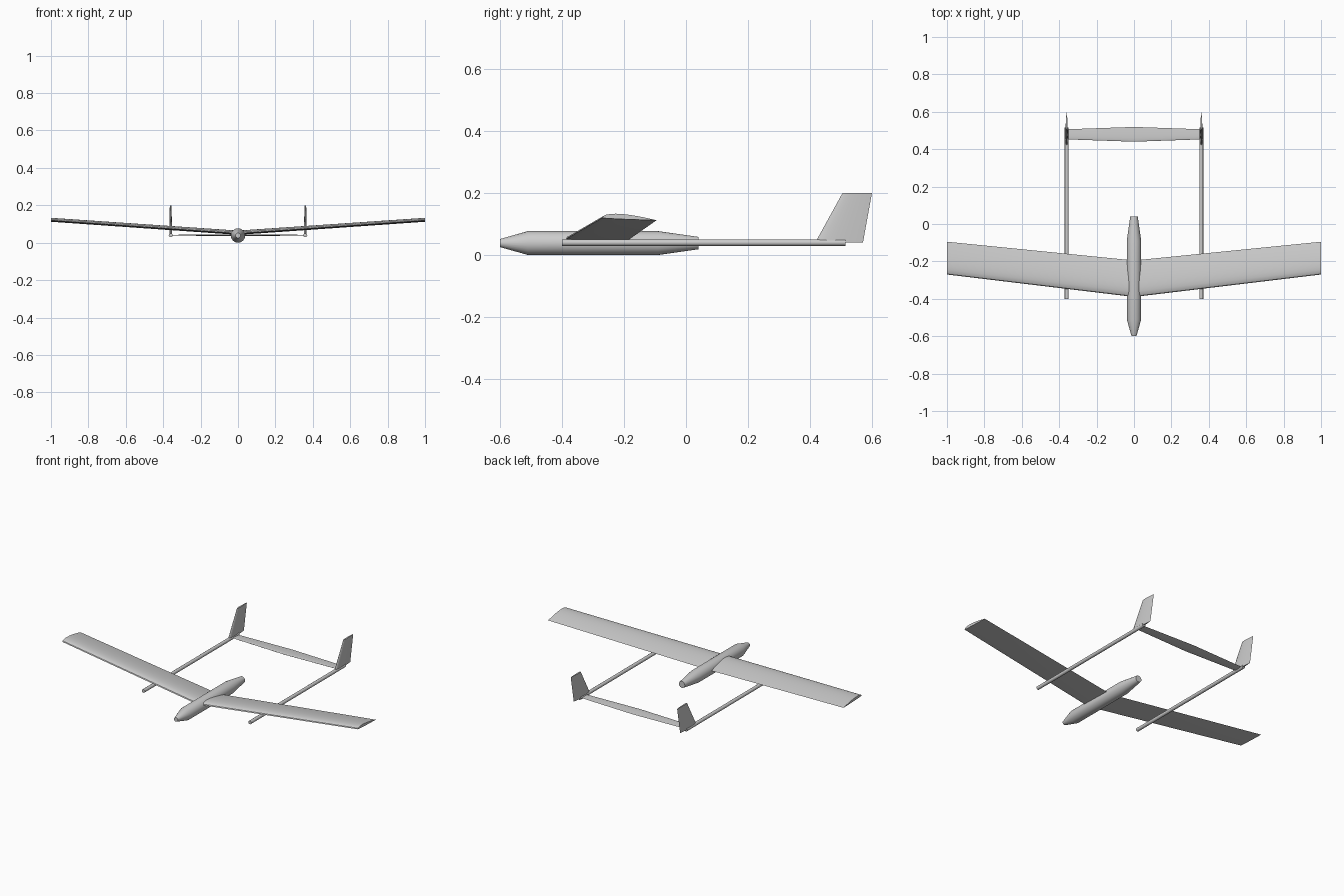
import bpy, bmesh, math
from mathutils import Vector

if "Cube" in bpy.data.objects:
    bpy.data.objects.remove(bpy.data.objects["Cube"])


def make(name, rings):
    """Skin a list of closed rings and cap both ends."""
    bm = bmesh.new()
    vs = [[bm.verts.new(p) for p in ring] for ring in rings]
    n = len(rings[0])
    for a, b in zip(vs, vs[1:]):
        for i in range(n):
            j = (i + 1) % n
            bm.faces.new((a[i], a[j], b[j], b[i]))
    bm.faces.new(vs[0][::-1])
    bm.faces.new(vs[-1])
    bmesh.ops.recalc_face_normals(bm, faces=bm.faces)
    me = bpy.data.meshes.new(name)
    bm.to_mesh(me)
    bm.free()
    ob = bpy.data.objects.new(name, me)
    bpy.context.collection.objects.link(ob)
    bpy.ops.object.select_all(action='DESELECT')
    bpy.context.view_layer.objects.active = ob
    ob.select_set(True)
    bpy.ops.object.shade_smooth_by_angle(angle=math.radians(35))
    return ob


def foil(le, te, up, top, bottom, n=12):
    """Airfoil ring; top and bottom are peak heights relative to the chord."""
    le, te, up = Vector(le), Vector(te), Vector(up)
    chord = (te - le).length

    def point(t, height):
        shape = (0.2969 * math.sqrt(t) - 0.126 * t - 0.3516 * t**2
                 + 0.2843 * t**3 - 0.1036 * t**4) * 10
        return le.lerp(te, t) + up * (shape * height * chord)

    ts = [(1 - math.cos(math.pi * i / n)) / 2 for i in range(n + 1)]
    upper = [point(t, top) for t in reversed(ts)]
    lower = [point(t, -bottom) for t in ts[1:-1]]
    return [p for p in upper + lower]


def tube(name, x, z, sections, sides):
    """Body of revolution along y from (y, radius) sections."""
    return make(name, [[(x + r * math.sin(2 * math.pi * i / sides), y,
                         z + r * math.cos(2 * math.pi * i / sides))
                        for i in range(sides)] for y, r in sections])


# Pod fuselage
tube("fuselage", 0, 0.0385,
     [(-0.6, 0.013), (-0.51, 0.0385), (-0.09, 0.0385), (0.04, 0.02)], 24)

# Swept wing with dihedral
wing = []
for x in (-1, 0, 1):
    a = abs(x)
    wing.append(foil((x, -0.39 + 0.12 * a, 0.05 + 0.07 * a),
                     (x, -0.195 + 0.1 * a, 0.042 + 0.07 * a),
                     (0, 0, 1), 0.175 / 2, 0.008))
make("wing", wing)

# Horizontal tail between the booms
tail = [foil((x, 0.44 + 0.035 * abs(x), 0.04), (x, 0.519 - 0.035 * abs(x), 0.04),
             (0, 0, 1), 0.045, 0.045) for x in (-0.36, 0, 0.36)]
make("horizontal_tail", tail)

# Twin booms and fins
for side, x in (("left", -0.36), ("right", 0.36)):
    tube(side + "_boom", x, 0.04, [(-0.4, 0.0105), (0.515, 0.0105)], 16)
    make(side + "_fin", [
        foil((x, 0.417, 0.04), (x, 0.571, 0.04), (1, 0, 0), 0.05, 0.05),
        foil((x, 0.505, 0.2), (x, 0.6, 0.2), (1, 0, 0), 0.05, 0.05)])
